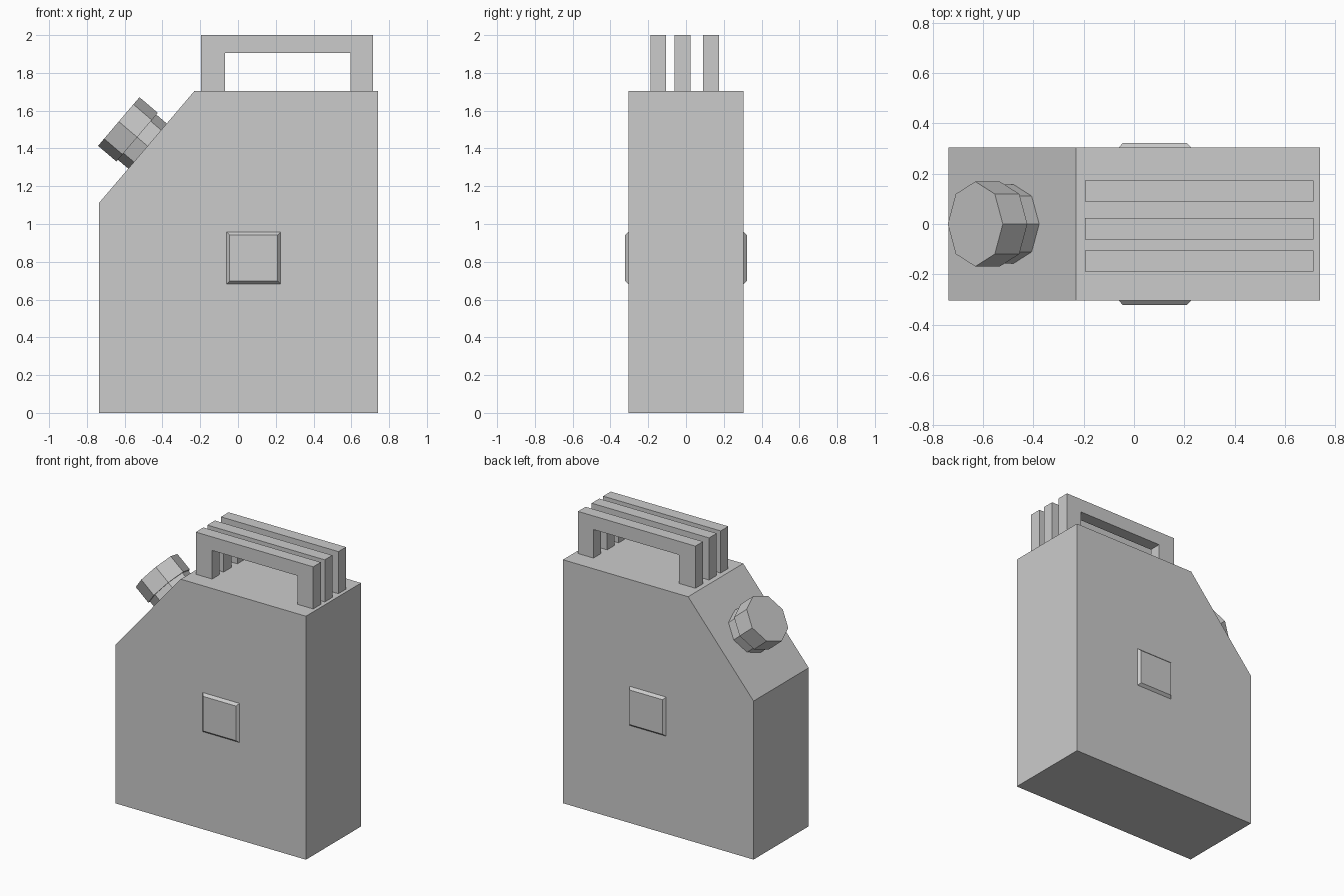
import bpy, bmesh
from mathutils import Vector, Matrix

cube = bpy.data.objects.get("Cube")
if cube:
    bpy.data.objects.remove(cube, do_unlink=True)

grey = bpy.data.materials.new("plain_grey")
grey.use_nodes = True
colour = (0.6, 0.6, 0.6, 1)
grey.diffuse_color = colour
grey.node_tree.nodes["Principled BSDF"].inputs["Base Color"].default_value = colour


def add_object(name, bm):
    bmesh.ops.recalc_face_normals(bm, faces=bm.faces)
    mesh = bpy.data.meshes.new(name)
    bm.to_mesh(mesh)
    bm.free()
    mesh.materials.append(grey)
    obj = bpy.data.objects.new(name, mesh)
    bpy.context.collection.objects.link(obj)
    return obj


def extrude_profile(name, points, y0, y1):
    """Extrude an (x, z) outline from y0 to y1."""
    bm = bmesh.new()
    face = bm.faces.new([bm.verts.new((x, y0, z)) for x, z in points])
    new = bmesh.ops.extrude_face_region(bm, geom=[face])["geom"]
    verts = [v for v in new if isinstance(v, bmesh.types.BMVert)]
    bmesh.ops.translate(bm, verts=verts, vec=(0, y1 - y0, 0))
    return add_object(name, bm)


# Can body with a sloped shoulder
RIGHT, LEFT, TOP, HALF_DEPTH = -0.737, 0.74, 1.705, 0.305
slope_low, slope_high = Vector((RIGHT, 0, 1.11)), Vector((-0.23, 0, TOP))
extrude_profile("can_body", [(RIGHT, 0), (LEFT, 0), (LEFT, TOP),
                             (slope_high.x, TOP), (RIGHT, slope_low.z)],
                -HALF_DEPTH, HALF_DEPTH)

# Three parallel carrying handles
handle = [(-0.195, TOP), (-0.195, 2), (0.715, 2), (0.715, TOP),
          (0.595, TOP), (0.595, 1.905), (-0.068, 1.905), (-0.068, TOP)]
for name, y in (("front", -0.147), ("middle", -0.019), ("back", 0.132)):
    extrude_profile(name + "_handle", handle, y - 0.042, y + 0.042)

# Raised square panels with chamfered rims, front and back
for name, side in (("front", -1), ("back", 1)):
    bm = bmesh.new()
    bmesh.ops.create_cube(bm, size=1)
    for v in bm.verts:
        outer = v.co.y * side > 0
        shrink = 0.025 if outer else 0
        v.co = (0.083 + v.co.x * 2 * (0.152 - shrink),
                side * (HALF_DEPTH + (0.018 if outer else -0.01)),
                0.82 + v.co.z * 2 * (0.146 - shrink))
    add_object(name + "_panel", bm)

# Octagonal spout and cap, square to the shoulder
along = (slope_high - slope_low).normalized()
normal = Vector((-along.z, 0, along.x))
base = slope_high - along * 0.384


def octagon(name, radius, low, high):
    axes = Matrix((along, normal.cross(along), normal)).transposed().to_4x4()
    place = Matrix.Translation(base + normal * (low + high) / 2) @ axes
    bm = bmesh.new()
    bmesh.ops.create_cone(bm, cap_ends=True, segments=8, radius1=radius,
                          radius2=radius, depth=high - low, matrix=place)
    add_object(name, bm)


octagon("spout_neck", 0.157, -0.02, 0.08)
octagon("spout_cap", 0.169, 0.072, 0.2)
